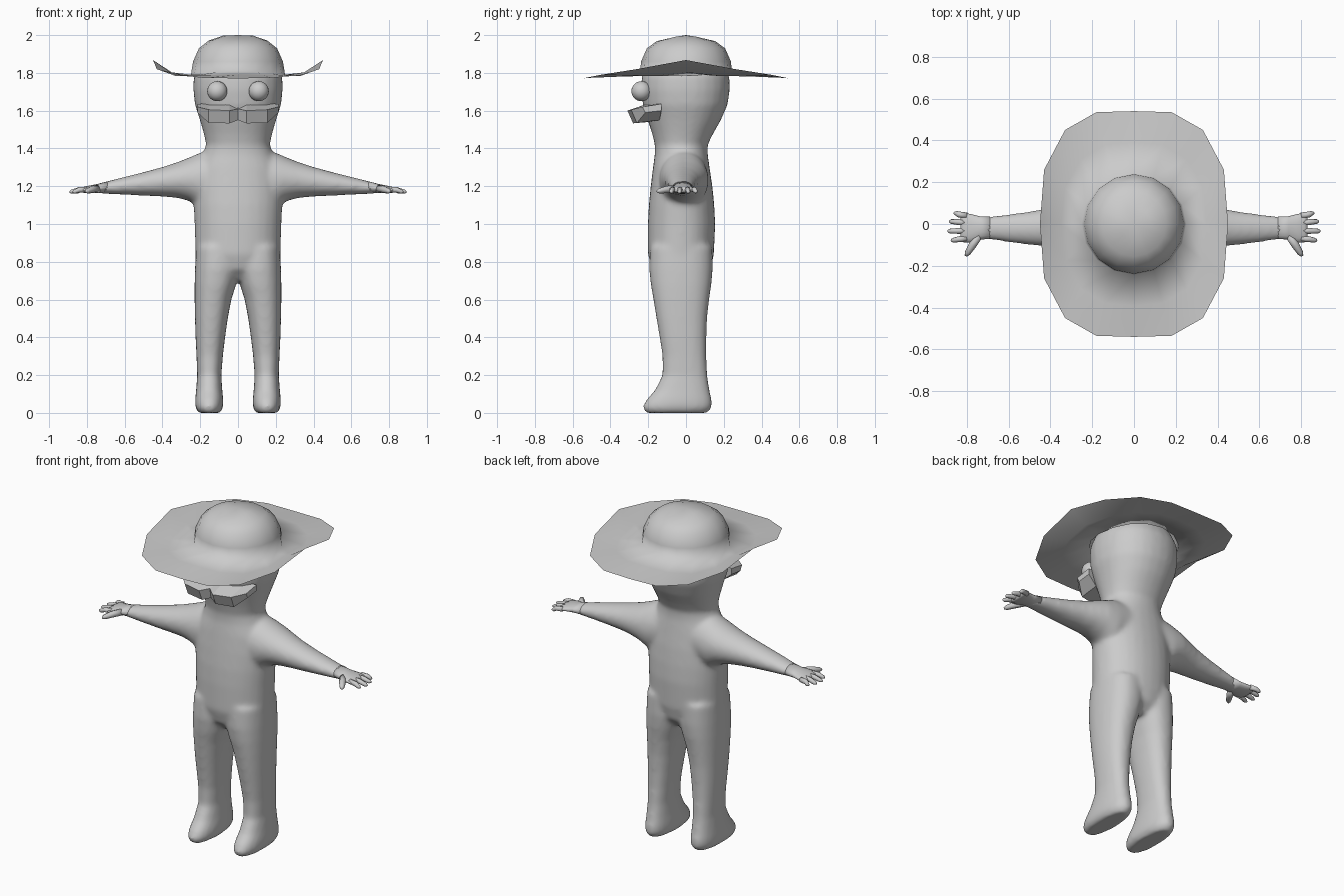
import bpy, bmesh, math
from mathutils import Vector

grey = bpy.data.materials.new("plain grey")
grey.diffuse_color = (0.6, 0.6, 0.6, 1)


def loft(bm, rings, cap=True):
    """Skin a list of closed point rings."""
    loops = [[bm.verts.new(p) for p in ring] for ring in rings]
    n = len(loops[0])
    for a, b in zip(loops, loops[1:]):
        for i in range(n):
            j = (i + 1) % n
            bm.faces.new((a[i], a[j], b[j], b[i]))
    if cap:
        bm.faces.new(loops[0])
        bm.faces.new(loops[-1])
    return loops


def oval(a0, a1, b0, b1, n=28, power=2.3):
    """Rounded outline filling a box in two axes."""
    pts = []
    for i in range(n):
        t = 2 * math.pi * i / n
        c, s = math.cos(t), math.sin(t)
        u = math.copysign(abs(c) ** (2 / power), c)
        v = math.copysign(abs(s) ** (2 / power), s)
        pts.append(((a0 + a1 + (a1 - a0) * u) / 2, (b0 + b1 + (b1 - b0) * v) / 2))
    return pts


def tube(bm, path, radii, n=8):
    """Rounded finger-like tube lying mostly flat."""
    rings = []
    for k, (p, r) in enumerate(zip(path, radii)):
        d = Vector(path[min(k + 1, len(path) - 1)]) - Vector(path[max(k - 1, 0)])
        side = d.cross(Vector((0, 0, 1))).normalized()
        up = side.cross(d).normalized()
        rings.append([Vector(p) + r * (side * math.cos(2 * math.pi * i / n)
                                       + up * math.sin(2 * math.pi * i / n)) for i in range(n)])
    loft(bm, rings)


def make(name, bm, smooth=True, mirror=False):
    bmesh.ops.recalc_face_normals(bm, faces=bm.faces[:])
    for f in bm.faces:
        f.smooth = smooth
    me = bpy.data.meshes.new(name)
    bm.to_mesh(me)
    bm.free()
    me.materials.append(grey)
    ob = bpy.data.objects.new(name, me)
    bpy.context.collection.objects.link(ob)
    if mirror:
        ob.modifiers.new("mirror", 'MIRROR')
    return ob


# Body: torso with head, legs and arms fused into one smooth skin
bm = bmesh.new()
torso = [  # z, half width, back-most and front-most y
    (0.70, 0.09, -0.12, 0.08), (0.76, 0.18, -0.18, 0.13), (0.84, 0.225, -0.202, 0.148),
    (1.00, 0.23, -0.202, 0.155), (1.10, 0.235, -0.197, 0.15), (1.20, 0.235, -0.187, 0.14),
    (1.30, 0.22, -0.175, 0.125), (1.37, 0.185, -0.165, 0.115), (1.42, 0.168, -0.165, 0.115),
    (1.48, 0.182, -0.18, 0.145), (1.55, 0.202, -0.203, 0.185), (1.63, 0.228, -0.228, 0.22),
    (1.71, 0.237, -0.238, 0.232), (1.78, 0.235, -0.235, 0.23), (1.85, 0.205, -0.205, 0.2),
    (1.90, 0.15, -0.15, 0.15), (1.935, 0.06, -0.06, 0.06)]
loft(bm, [[(x, y, z) for x, y in oval(-w, w, y0, y1, power=2.15)] for z, w, y0, y1 in torso])
leg = [  # z, inner x, outer x, front y, back y
    (0.0, 0.095, 0.21, -0.215, 0.115), (0.03, 0.078, 0.227, -0.232, 0.138),
    (0.07, 0.078, 0.227, -0.21, 0.137), (0.12, 0.083, 0.222, -0.165, 0.125),
    (0.20, 0.088, 0.216, -0.125, 0.113), (0.30, 0.08, 0.22, -0.125, 0.108),
    (0.40, 0.068, 0.225, -0.14, 0.108), (0.50, 0.054, 0.228, -0.157, 0.112),
    (0.60, 0.035, 0.23, -0.173, 0.123), (0.68, 0.01, 0.23, -0.187, 0.135),
    (0.76, -0.01, 0.228, -0.195, 0.142), (0.88, -0.01, 0.222, -0.19, 0.14)]
arm = [  # x, bottom z, top z, front y, back y
    (0.10, 1.10, 1.40, -0.14, 0.115), (0.20, 1.085, 1.378, -0.14, 0.12),
    (0.26, 1.122, 1.352, -0.13, 0.115), (0.32, 1.138, 1.328, -0.12, 0.10),
    (0.40, 1.145, 1.302, -0.11, 0.078), (0.50, 1.15, 1.275, -0.10, 0.06),
    (0.60, 1.155, 1.25, -0.088, 0.047), (0.68, 1.158, 1.23, -0.075, 0.037),
    (0.74, 1.163, 1.212, -0.072, 0.035)]
for s in (1, -1):
    loft(bm, [[(s * x, y, z) for x, y in oval(a, b, y0, y1)] for z, a, b, y0, y1 in leg])
    loft(bm, [[(s * x, y, z) for y, z in oval(y0, y1, z0, z1, power=2)]
              for x, z0, z1, y0, y1 in arm])
body = make("body", bm)
rm = body.modifiers.new("fuse", 'REMESH')
rm.mode = 'VOXEL'
rm.voxel_size = 0.012
rm.use_smooth_shade = True
sm = body.modifiers.new("soften", 'SMOOTH')
sm.factor = 0.5
sm.iterations = 12

# Hands: flat palm, four fingers and a thumb
bm = bmesh.new()
palm = [(0.69, 1.162, 1.226, -0.072, 0.036), (0.74, 1.164, 1.213, -0.074, 0.037),
        (0.78, 1.165, 1.205, -0.088, 0.047), (0.815, 1.165, 1.197, -0.088, 0.054),
        (0.83, 1.168, 1.19, -0.08, 0.048)]
loft(bm, [[(x, y, z) for y, z in oval(y0, y1, z0, z1, 16, 2)] for x, z0, z1, y0, y1 in palm])
fingers = [(0.04, 0.052, 0.862), (0.006, 0.012, 0.885), (-0.032, -0.034, 0.892),
           (-0.068, -0.078, 0.876)]
for y0, y1, tip in fingers:
    tube(bm, [(0.80, y0, 1.183), (0.84, (y0 + y1) / 2, 1.181), (tip - 0.01, y1, 1.171),
              (tip, y1, 1.169)], [0.015, 0.014, 0.011, 0.005])
tube(bm, [(0.74, -0.05, 1.187), (0.772, -0.10, 1.183), (0.797, -0.14, 1.175),
          (0.805, -0.153, 1.172)], [0.02, 0.019, 0.014, 0.006])
make("hands", bm, mirror=True)

# Eyes
bm = bmesh.new()
bmesh.ops.create_uvsphere(bm, u_segments=24, v_segments=14, radius=0.053)
bmesh.ops.translate(bm, vec=(0.11, -0.236, 1.703), verts=bm.verts[:])
make("eyes", bm, mirror=True)

# Moustache: faceted wedge, lofted from the middle outward
bm = bmesh.new()
sections = [
    (0.0, (-.2, 1.615), (-.27, 1.61), (-.26, 1.55), (-.2, 1.55)),
    (0.045, (-.2, 1.638), (-.31, 1.60), (-.28, 1.533), (-.2, 1.54)),
    (0.155, (-.14, 1.638), (-.29, 1.605), (-.26, 1.535), (-.14, 1.55)),
    (0.215, (-.13, 1.636), (-.23, 1.62), (-.215, 1.59), (-.13, 1.60))]
loft(bm, [[(x, y, z) for y, z in pts] for x, *pts in sections])
make("moustache", bm, smooth=False, mirror=True)

# Hat: thin brim curled up at the sides and a domed crown
quarter = [(0.45, 0.0, 1.868), (0.43, 0.26, 1.82), (0.33, 0.45, 1.79),
           (0.18, 0.535, 1.773), (0.0, 0.54, 1.771)]
edge = (quarter + [(-x, y, z) for x, y, z in quarter[3:0:-1]])
edge += [(-0.45, 0.0, 1.868)] + [(-x, -y, z) for x, y, z in edge[1:8]]
inner, middle = [], []
for i, (x, y, z) in enumerate(edge):
    t = 2 * math.pi * i / 16
    c, s = math.cos(t), math.sin(t)
    p = Vector((0.25 * c, 0.242 * s, 1.785 + 0.025 * s * s))
    m = p.lerp(Vector((x, y, z)), 0.5)
    m.z -= 0.024 * c * c
    inner.append(p)
    middle.append(m)
bm = bmesh.new()
rings = [edge, middle, inner]
for r, z, peak in [(0.238, 1.86, 0), (0.207, 1.93, 0), (0.155, 1.968, 0.003), (0.08, 1.985, 0.012)]:
    rings.append([(r * math.cos(2 * math.pi * i / 16), r * math.sin(2 * math.pi * i / 16),
                   z + peak * math.cos(2 * math.pi * i / 16) ** 2) for i in range(16)])
loops = loft(bm, rings, cap=False)
top = bm.verts.new((0, 0, 2.0))
for i in range(16):
    bm.faces.new((loops[-1][i], loops[-1][(i + 1) % 16], top))
make("hat", bm)
